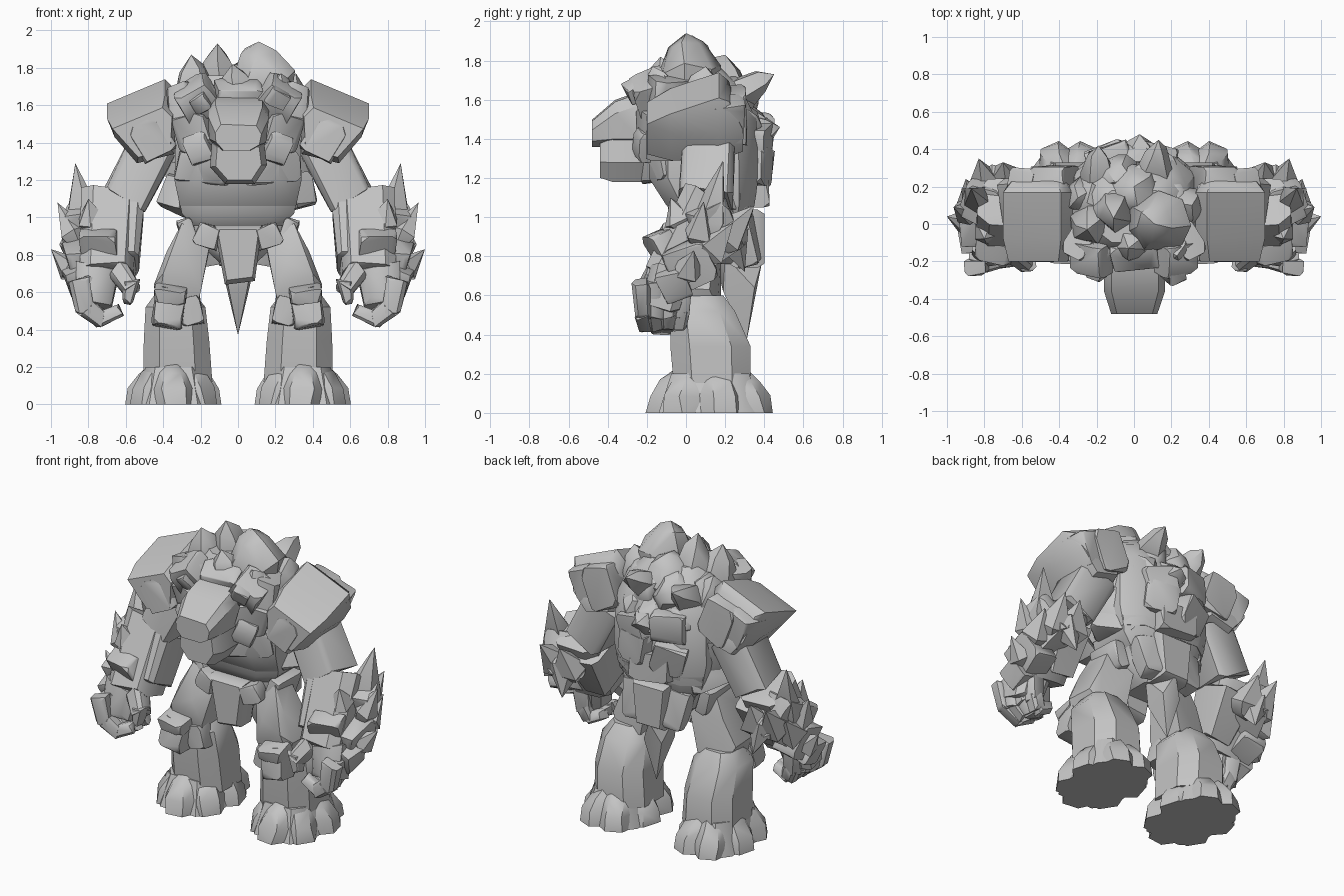
import bpy, bmesh, math, random
from mathutils import Vector, Euler

if "Cube" in bpy.data.objects:
    bpy.data.objects.remove(bpy.data.objects["Cube"])

rng = random.Random(7)
stone = bpy.data.materials.new("grey stone")
stone.diffuse_color = (0.55, 0.55, 0.55, 1)
stone.use_nodes = True
stone.node_tree.nodes["Principled BSDF"].inputs["Base Color"].default_value = stone.diffuse_color


def hulls(name, groups, mirror=False):
    """One object made of convex stones, each given by its points."""
    bm = bmesh.new()
    for pts in groups:
        vs = [bm.verts.new((p[0], p[1], max(p[2], 0))) for p in pts]
        out = bmesh.ops.convex_hull(bm, input=vs)
        junk = {v for v in out["geom_interior"] + out["geom_unused"]
                if isinstance(v, bmesh.types.BMVert)}
        bmesh.ops.delete(bm, geom=list(junk), context='VERTS')
    bmesh.ops.recalc_face_normals(bm, faces=bm.faces)
    me = bpy.data.meshes.new(name)
    bm.to_mesh(me)
    bm.free()
    me.materials.append(stone)
    me.polygons.foreach_set("use_smooth", [True] * len(me.polygons))
    me.set_sharp_from_angle(angle=math.radians(36))
    ob = bpy.data.objects.new(name, me)
    bpy.context.collection.objects.link(ob)
    if mirror:
        m = ob.modifiers.new("mirror", 'MIRROR')
        m.use_mirror_merge = False


def rock(c, size, rot=(0, 0, 0), jag=0.2):
    """Points of a chipped block with uneven corners."""
    m = Euler([math.radians(a) for a in rot]).to_matrix()
    pts = []
    for sx in (-1, 1):
        for sy in (-1, 1):
            for sz in (-1, 1):
                for axis in range(3):
                    k = [1 - rng.uniform(0, jag) for _ in range(3)]
                    k[axis] *= 1 - rng.uniform(0.1, 0.45)
                    pts.append(Vector(c) + m @ Vector((sx * k[0] * size[0], sy * k[1] * size[1],
                                                       sz * k[2] * size[2])) / 2)
    return pts


def limb(p0, p1, s0, s1, chamfer=0.25):
    """Points of a tapered block running from p0 to p1."""
    p0, p1 = Vector(p0), Vector(p1)
    d = (p1 - p0).normalized()
    u = Vector((0, 1, 0)).cross(d).normalized()
    w = d.cross(u)
    pts = []
    for p, s in ((p0, s0), (p1, s1)):
        for a in (-1, 1):
            for b in (-1, 1):
                for ka, kb in ((1, 1 - chamfer * 1.6), (1 - chamfer * 1.6, 1)):
                    j = rng.uniform(0.92, 1.04)
                    pts.append(p + u * a * ka * j * s[0] / 2 + w * b * kb * j * s[1] / 2
                               + d * rng.uniform(-0.02, 0.02))
    return pts


def boulder(base, tip, r, n=6, rings=((0, .9), (.35, 1), (.75, .6))):
    """Points of a blunt faceted peak; other rings give other tapers."""
    base, tip = Vector(base), Vector(tip)
    d = (tip - base).normalized()
    u = d.orthogonal().normalized()
    w = d.cross(u)
    pts = [tip]
    for t, k in rings:
        for i in range(n):
            a = 2 * math.pi * (i + rng.uniform(-.2, .2)) / n
            q = r * k * rng.uniform(.88, 1.08)
            pts.append(base + (tip - base) * (t + rng.uniform(-.06, .06)) + (u * math.cos(a) + w * math.sin(a)) * q)
    return pts


def spike(base, tip, r):
    """Points of a sharp shard."""
    return boulder(base, tip, r, 5, ((-.1, .5), (.22, 1)))


def ring(z, hx, y0, y1, c=0.35):
    """Chamfered rectangle at height z."""
    m, h = (y0 + y1) / 2, (y1 - y0) / 2
    return [(sx * hx * a, m + sy * h * b, z) for sx in (-1, 1) for sy in (-1, 1)
            for a, b in ((1, 1 - c), (1 - c, 1))]


def slab(outline, y0, y1, front=0.85, back=0.85, t=0.2):
    """x-z outline pulled through y with narrowed front and back."""
    cx = sum(p[0] for p in outline) / len(outline)
    cz = sum(p[1] for p in outline) / len(outline)
    t *= y1 - y0
    return [(cx + (x - cx) * k, y, cz + (z - cz) * k) for x, z in outline
            for y, k in ((y0, front), (y0 + t, 1), (y1 - t, 1), (y1, back))]


# Trunk
hulls("torso", [ring(1.06, .31, -.1, .35) + ring(1.2, .34, -.19, .37) + ring(1.5, .33, -.19, .36)
                + ring(1.66, .28, -.16, .28) + ring(1.76, .18, -.1, .18)])
hulls("waist", [ring(.95, .23, -.04, .31) + ring(1.02, .3, -.09, .34) + ring(1.12, .32, -.1, .36)])
hulls("belly_plates", [rock((x, y, z), (.3, .12, .17), (8, r, x * 130))
                       for x, y, z, r in ((-.18, -.14, 1.27, 6), (.18, -.14, 1.27, -6))])
hulls("chest_stones", [rock((.23, -.16, 1.46), (.2, .14, .2), (10, 12, 25)),
                       rock((.21, -.17, 1.63), (.2, .2, .2), (25, 30, 10)),
                       rock((.27, -.08, 1.6), (.14, .24, .24), (0, 10, 30))], True)

# Crown of stones on top
hulls("crown_stones", [
    boulder((.14, .03, 1.6), (.11, 0, 1.94), .175, 7, ((0, .9), (.45, 1), (.85, .55))),
    boulder((-.1, .08, 1.62), (-.11, .03, 1.93), .13, 5),
    boulder((-.22, .02, 1.55), (-.25, -.03, 1.87), .13), boulder((0, -.08, 1.6), (-.03, -.13, 1.82), .12, 5),
    boulder((.22, -.08, 1.55), (.23, -.17, 1.77), .11), boulder((.25, .1, 1.55), (.31, .1, 1.77), .12),
    boulder((-.2, -.1, 1.55), (-.18, -.2, 1.74), .12), boulder((0, .15, 1.6), (0, .2, 1.83), .17),
    boulder((-.25, .14, 1.5), (-.3, .14, 1.74), .12), rock((0, -.15, 1.65), (.26, .16, .16), (30, 0, 5)),
    rock((.21, -.25, 1.65), (.11, .12, .1), (30, 25, 20)), rock((-.2, -.24, 1.62), (.1, .1, .1), (30, -25, -20))])

# Back: thick plates low down, outward-pointing boulders above
back = []
for z, n, ry, sz in ((1.13, 3, .34, .2), (1.26, 4, .365, .22), (1.41, 4, .37, .2)):
    for i in range(n):
        a = math.radians(28 + 124 * i / (n - 1) + rng.uniform(-4, 4))
        back.append(rock((.3 * math.cos(a), .02 + (ry - .02) * math.sin(a), z + rng.uniform(-.03, .03)),
                         (.78 / n + .04, .17, sz),
                         (rng.uniform(-14, 14), rng.uniform(-18, 18), .8 * (math.degrees(a) - 90))))
for z, n, ry, r in ((1.47, 5, .45, .12), (1.62, 4, .38, .13)):
    for i in range(n):
        a = math.radians(25 + 130 * (i + rng.uniform(-.15, .15)) / (n - 1))
        ca, sa, q = math.cos(a), math.sin(a), rng.uniform(.93, 1.02)
        back.append(boulder((.2 * ca, .02 + .2 * sa, z - .03), (.37 * ca * q, ry * sa * q, z + rng.uniform(-.02, .05)),
                            r, 6, ((0, .9), (.55, 1), (.88, .65))))
back += [boulder((.1, .2, 1.6), (.13, .45, 1.73), .1, 5), boulder((-.2, .2, 1.58), (-.19, .42, 1.7), .1, 5),
         boulder((.02, .25, 1.42), (.03, .48, 1.46), .12, 5)]
hulls("back_stones", back)

# Head, tilted so that its front droops
skull = slab([(-.16, 1.54), (-.12, 1.6), (.13, 1.59), (.165, 1.53), (.15, 1.4), (.08, 1.36), (-.1, 1.36),
              (-.155, 1.42)], -.48, -.12, .76, .85, .33)
hulls("head", [[(x, y, z + .35 * (y + .36) * (z > 1.45) - .03 * (y < -.4)) for x, y, z in skull]])
hulls("jaw", [slab([(-.14, 1.4), (.14, 1.4), (.155, 1.28), (.09, 1.18), (-.07, 1.18), (-.15, 1.27)], -.44, -.12, .8)])
hulls("cheek_stones", [rock((.2, -.18, 1.37), (.14, .16, .16), (0, 20, 15))], True)

# Shoulders and upper arms
block = slab([(.33, 1.68), (.39, 1.74), (.7, 1.61), (.66, 1.43), (.54, 1.29), (.34, 1.34)], -.2, .29, .86, .8, .25)
hulls("shoulder", [[(x, min(y, .22) if z > 1.52 else y, z - (.33 * max(0, .17 - y) if z > 1.52 else 0))
                    for x, y, z in block]], True)
hulls("shoulder_stones", [rock((.46, -.13, 1.42), (.2, .15, .22), (0, 30, 0)),
                          rock((.43, .23, 1.52), (.22, .18, .28), (0, 20, 0)),
                          rock((.57, .2, 1.5), (.16, .2, .22), (0, 25, 10))], True)
hulls("upper_arm", [limb((.455, .12, 1.38), (.605, .1, 1.09), (.26, .28), (.25, .28), .15)], True)

# Forearms with shards
hulls("forearm", [limb((.68, .12, 1.1), (.7, -.08, .7), (.32, .28), (.3, .26)),
                  limb((.64, .1, 1.02), (.625, -.04, .75), (.28, .3), (.2, .26), .15)], True)
hulls("forearm_shards", [
    spike((.82, .1, .9), (.87, .19, 1.29), .11), spike((.86, .06, .86), (.965, .09, 1.08), .08),
    spike((.78, .16, .85), (.83, .35, 1.06), .11), spike((.68, .2, .85), (.7, .33, 1.06), .12),
    spike((.87, 0, .7), (1.0, .04, .83), .08), spike((.78, -.02, .95), (.8, -.08, 1.1), .09),
    spike((.74, .2, .95), (.7, .3, .72), .11), spike((.85, .1, .8), (.9, .24, .97), .1),
    rock((.83, .02, .76), (.17, .24, .24), (25, 15, 0)), rock((.79, .14, .93), (.2, .22, .3), (25, 10, 20)),
    rock((.74, -.1, .82), (.22, .12, .26), (30, 0, 15)), rock((.86, -.06, .66), (.12, .16, .16), (20, 20, 0))], True)

# Fists
hulls("palm", [limb((.75, -.08, .72), (.77, -.13, .54), (.24, .22), (.2, .2))], True)
hulls("fingers", [limb((.85 - .025 * i, -.23 + .07 * i, .66), (.82 - .02 * i, -.22 + .065 * i, .5), (.12, .1), (.1, .08))
                  for i in range(4)]
      + [limb((.82 - .02 * i, -.22 + .065 * i, .52), (.73, -.2 + .055 * i, .45), (.1, .09), (.09, .08)) for i in range(4)]
      + [limb((.74, -.2 + .055 * i, .455), (.64, -.19 + .05 * i, .5), (.08, .08), (.07, .07)) for i in range(4)], True)
hulls("thumb", [limb((.64, -.14, .72), (.57, -.2, .62), (.12, .13), (.1, .11)),
                limb((.57, -.2, .66), (.59, -.21, .55), (.09, .1), (.06, .07))], True)

# Hips and hanging plates
hulls("pelvis", [ring(.97, .24, -.04, .3) + ring(.86, .21, -.05, .3) + ring(.76, .1, -.02, .26)])
hulls("loin_plate", [slab([(-.13, .96), (.13, .96), (.09, .66), (-.07, .64)], -.13, .04)])
hulls("hip_stones", [rock((.265, .08, .91), (.09, .26, .18), (0, 20, 0)),
                     rock((.16, -.07, .9), (.13, .12, .13), (0, -20, 10)),
                     rock((.15, .3, .88), (.15, .12, .28), (10, 12, -10))], True)
hulls("tail", [slab([(-.13, 1.04), (.13, 1.04), (.1, .74), (-.1, .74)], .22, .4),
               [(-.08, .2, .8), (.08, .2, .8), (0, .39, .78), (0, .16, .74), (-.065, .35, .64),
                (.065, .35, .64), (-.05, .19, .62), (.05, .19, .62), (0, .31, .37)]])

# Legs
hulls("thigh", [[(.3, -.04, .97), (.3, .12, .95), (.15, -.02, .86), (.15, .18, .84), (.38, -.06, .82), (.37, .14, .8),
                 (.45, -.07, .64), (.45, .12, .63), (.2, -.09, .6), (.21, .18, .56), (.4, -.13, .7), (.26, -.12, .76),
                 (.4, .16, .54), (.42, -.07, .54), (.22, -.07, .52)]], True)
hulls("shin", [[(x + .335 - .03 * (.55 - z), y, z) for z, hx, y0, y1 in
                ((.6, .1, -.02, .19), (.52, .16, -.08, .25), (.34, .175, -.08, .33), (.12, .185, -.06, .33))
                for x, y, _ in ring(z, hx, y0, y1, .48)]], True)
hulls("knee_stones", [rock((.37, -.12, .51), (.17, .14, .22), (-8, -8, 0)),
                      rock((.36, -.14, .59), (.18, .14, .08), (15, -8, 0)),
                      rock((.25, -.05, .5), (.12, .12, .16), (0, 10, 0))], True)

# Feet: a core ringed by rounded toe stones
foot = [[(x + .345, y, z) for z, k in ((0, 1), (.2, .75)) for x, y, _ in ring(0, .2 * k, .12 - .26 * k, .12 + .27 * k)]]
for i in range(7):
    a = math.radians(-90 + 360 / 7 * i)
    ca, sa = math.cos(a), math.sin(a)
    toe = []
    for z, k, lean in ((0, 1, 0), (.09, .97, .01), (.17, .72, .035), (.23, .35, .065)):
        for j in range(6):
            b = a + 2 * math.pi * (j + .5 + rng.uniform(-.15, .15)) / 6
            toe.append((.345 + (.145 - lean) * ca + .12 * k * math.cos(b),
                        .125 + (.215 - lean) * sa + .125 * k * math.sin(b), z * rng.uniform(.9, 1.03)))
    foot.append(toe)
hulls("foot", foot, True)
